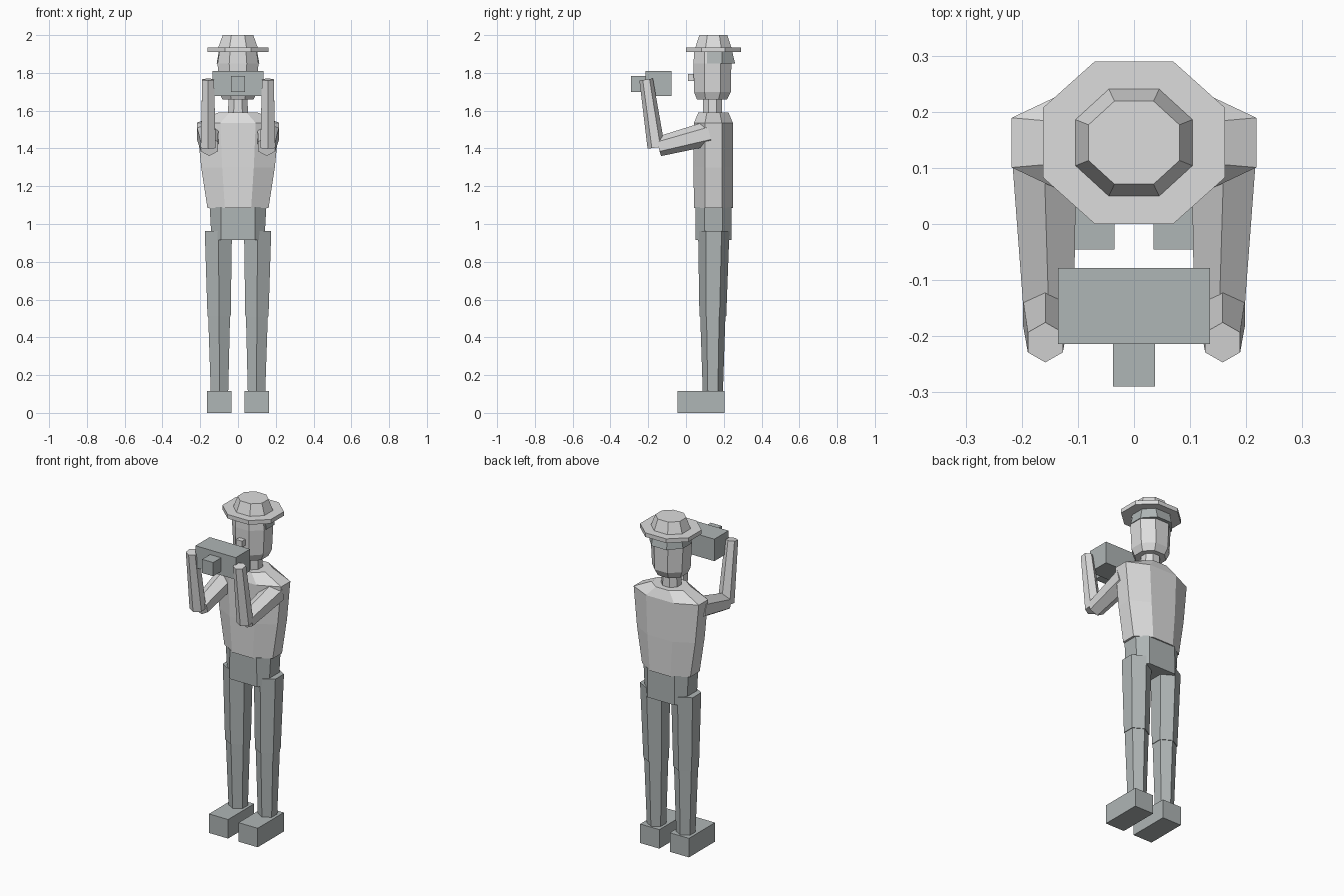
import bpy
import math
from mathutils import Vector

if "Cube" in bpy.data.objects:
    bpy.data.objects.remove(bpy.data.objects["Cube"])


def material(name, rgb):
    m = bpy.data.materials.new(name)
    m.diffuse_color = (*rgb, 1)
    m.use_nodes = True
    m.node_tree.nodes["Principled BSDF"].inputs["Base Color"].default_value = m.diffuse_color
    return m


LIGHT = material("light grey", (0.72, 0.72, 0.72))
DARK = material("blue grey", (0.43, 0.465, 0.465))


def loft(name, rings, mat):
    """Skin a stack of equal-length rings (bottom to top) and cap both ends."""
    n = len(rings[0])
    verts = [p for r in rings for p in r]
    faces = [list(range(n))[::-1], list(range(len(verts) - n, len(verts)))]
    for k in range(len(rings) - 1):
        for i in range(n):
            j = (i + 1) % n
            faces.append([k * n + i, k * n + j, (k + 1) * n + j, (k + 1) * n + i])
    mesh = bpy.data.meshes.new(name)
    mesh.from_pydata(verts, [], faces)
    mesh.materials.append(mat)
    obj = bpy.data.objects.new(name, mesh)
    bpy.context.collection.objects.link(obj)
    return obj


def oct_ring(z, rx, ry, cy=0.145, fx=0.43, fy=0.43):
    """Eight-sided ring; fx and fy are the half widths of its flats, as fractions."""
    a, b = rx * fx, ry * fy
    pts = [(a, -ry), (rx, -b), (rx, b), (a, ry), (-a, ry), (-rx, b), (-rx, -b), (-a, -ry)]
    return [(x, y + cy, z) for x, y in pts]


def box(name, x0, x1, y0, y1, z0, z1, mat):
    rect = [(x0, y0), (x1, y0), (x1, y1), (x0, y1)]
    return loft(name, [[(x, y, z) for x, y in rect] for z in (z0, z1)], mat)


def limb(name, stations, mat, level=False):
    """Tapered six-sided tube through (x, y, z, radius) stations, corner to the front."""
    pts = [Vector(s[:3]) for s in stations]
    axis = Vector((0, 0, 1)) if level else (pts[-1] - pts[0]).normalized()
    side = Vector((1, 0, 0))
    side = (side - axis * side.dot(axis)).normalized()
    up = axis.cross(side)
    rings = []
    for p, s in zip(pts, stations):
        ring = []
        for i in range(6):
            t = math.radians(30 + 60 * i)
            ring.append(tuple(p + s[3] * (math.cos(t) * side + math.sin(t) * up)))
        rings.append(ring)
    return loft(name, rings, mat)


# Hat: flat brim and tapered crown
loft("hat_brim", [oct_ring(1.91, 0.162, 0.145), oct_ring(1.935, 0.162, 0.145)], LIGHT)
loft("hat_crown", [oct_ring(1.93, 0.106, 0.097), oct_ring(2.0, 0.081, 0.074)], LIGHT)

# Head, nose, neck
loft("head", [oct_ring(1.66, 0.083, 0.08, 0.138), oct_ring(1.70, 0.1, 0.098, 0.14),
              oct_ring(1.85, 0.108, 0.1, 0.14), oct_ring(1.915, 0.098, 0.097, 0.14)], LIGHT)
box("nose", -0.02, 0.02, 0.01, 0.05, 1.756, 1.793, LIGHT)
loft("neck", [oct_ring(1.56, 0.054, 0.051, 0.14), oct_ring(1.67, 0.05, 0.05, 0.14)], LIGHT)


# Hair wrapping the back of the head
def hair_ring(z, w, back):
    return [(w, 0.11, z), (w, 0.19, z), (0.05, back, z),
            (-0.05, back, z), (-w, 0.19, z), (-w, 0.11, z)]


loft("hair", [hair_ring(1.85, 0.113, 0.26), hair_ring(1.912, 0.102, 0.245)], DARK)

# Torso and hips
loft("torso", [oct_ring(1.085, 0.162, 0.103), oct_ring(1.3, 0.195, 0.105),
               oct_ring(1.535, 0.218, 0.103), oct_ring(1.59, 0.105, 0.08)], LIGHT)
loft("hips", [oct_ring(0.915, 0.14, 0.095, fx=0.65, fy=0.5),
              oct_ring(1.09, 0.15, 0.095, fx=0.6, fy=0.5)], DARK)

# Paired limbs
for s, side in ((-1, "left"), (1, "right")):
    limb(f"upper_leg_{side}", [(s * 0.1, 0.142, 0.51, 0.071),
                               (s * 0.104, 0.147, 0.963, 0.083)], DARK, True)
    limb(f"lower_leg_{side}", [(s * 0.098, 0.142, 0.1, 0.053),
                               (s * 0.1, 0.142, 0.52, 0.067)], DARK, True)
    xs = sorted((s * 0.035, s * 0.163))
    box(f"shoe_{side}", *xs, -0.045, 0.205, 0, 0.115, DARK)
    limb(f"upper_arm_{side}", [(s * 0.152, -0.145, 1.41, 0.052),
                               (s * 0.16, 0.125, 1.48, 0.066)], LIGHT)
    limb(f"forearm_{side}", [(s * 0.158, -0.158, 1.405, 0.046),
                             (s * 0.158, -0.211, 1.765, 0.036)], LIGHT)

# Hand-held camera with lens
box("camera_body", -0.135, 0.135, -0.214, -0.078, 1.677, 1.81, DARK)
box("camera_lens", -0.037, 0.037, -0.29, -0.21, 1.70, 1.783, DARK)
